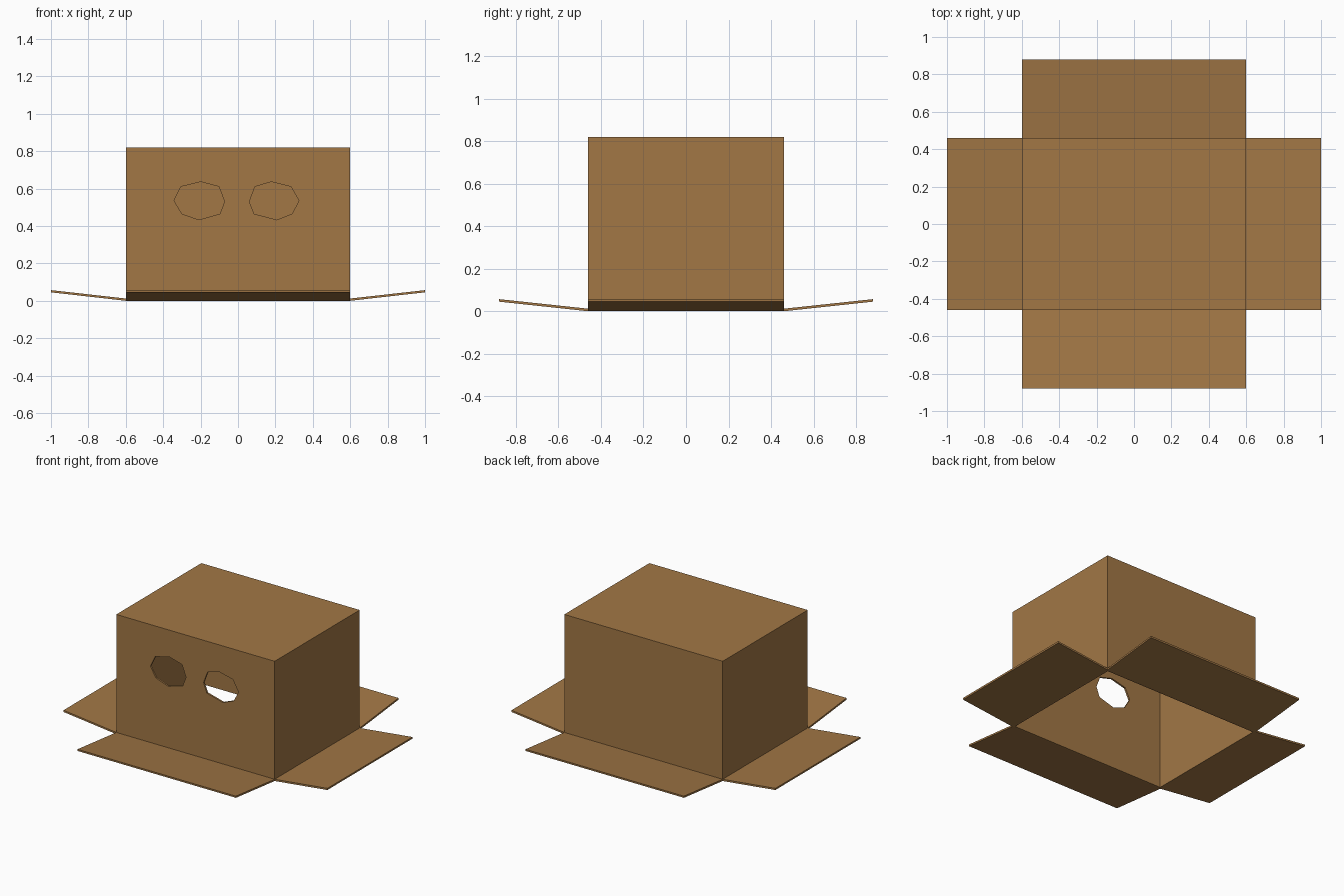
import bpy, bmesh
from mathutils import Matrix
from math import pi

if "Cube" in bpy.data.objects:
    bpy.data.objects.remove(bpy.data.objects["Cube"])

HX, HY, H, T = 0.6, 0.46, 0.82, 0.012   # half width, half depth, height, card thickness

card = bpy.data.materials.new("cardboard brown")
card.diffuse_color = (0.36, 0.185, 0.06, 1)
card.use_nodes = True
card.node_tree.nodes["Principled BSDF"].inputs["Base Color"].default_value = card.diffuse_color


def add_object(name, bm):
    bmesh.ops.recalc_face_normals(bm, faces=bm.faces)
    mesh = bpy.data.meshes.new(name)
    bm.to_mesh(mesh)
    bm.free()
    mesh.materials.append(card)
    ob = bpy.data.objects.new(name, mesh)
    bpy.context.collection.objects.link(ob)
    return ob


def prism(name, profile, axis_map, a, b):
    """Extrude a 2D profile from a to b; axis_map places (u, v, w) in space."""
    bm = bmesh.new()
    face = bm.faces.new([bm.verts.new(axis_map(u, v, a)) for u, v in profile])
    new = bmesh.ops.extrude_face_region(bm, geom=[face])["geom"]
    shift = axis_map(0, 0, b - a)
    bmesh.ops.translate(bm, vec=shift, verts=[g for g in new if isinstance(g, bmesh.types.BMVert)])
    return add_object(name, bm)


# Upside-down open box with thin walls
bm = bmesh.new()
bmesh.ops.create_cube(bm, size=1, matrix=Matrix.Translation((0, 0, H / 2)) @ Matrix.Diagonal((2 * HX, 2 * HY, H, 1)))
bmesh.ops.delete(bm, geom=[f for f in bm.faces if f.normal.z < -0.5], context='FACES_ONLY')
box = add_object("box_body", bm)
shell = box.modifiers.new("wall_thickness", 'SOLIDIFY')
shell.thickness, shell.offset, shell.use_even_offset = T, -1, True

# Uneven hand-cut eye holes through the front wall
eyes = {
    "left": [(-.342, .535), (-.305, .61), (-.198, .636), (-.102, .61),
             (-.072, .53), (-.097, .465), (-.208, .433), (-.30, .465)],
    "right": [(.061, .53), (.091, .61), (.178, .636), (.283, .61),
              (.326, .535), (.289, .465), (.208, .433), (.086, .465)],
}
for side, outline in eyes.items():
    cutter = prism(side + "_eye_cutter", outline, lambda u, v, w: (u, w, v), -HY - 0.1, -HY + 0.1)
    cutter.hide_render = True
    cutter.hide_viewport = True
    cut = box.modifiers.new(side + "_eye_hole", 'BOOLEAN')
    cut.operation, cut.solver, cut.object = 'DIFFERENCE', 'EXACT', cutter

# Four open flaps, spreading out and slightly upward from the rim
for name, turn, inner, outer, half in (("right_flap", 0, HX, 1.0, HY), ("back_flap", 1, HY, 0.88, HX),
                                       ("left_flap", 2, HX, 1.0, HY), ("front_flap", 3, HY, 0.88, HX)):
    profile = [(inner - T, 0), (inner, 0), (outer - 0.001, 0.045), (outer, 0.045 + T), (inner, T), (inner - T, T)]
    flap = prism(name, profile, lambda u, v, w: (u, w, v), -half, half)
    flap.data.transform(Matrix.Rotation(turn * pi / 2, 4, 'Z'))
